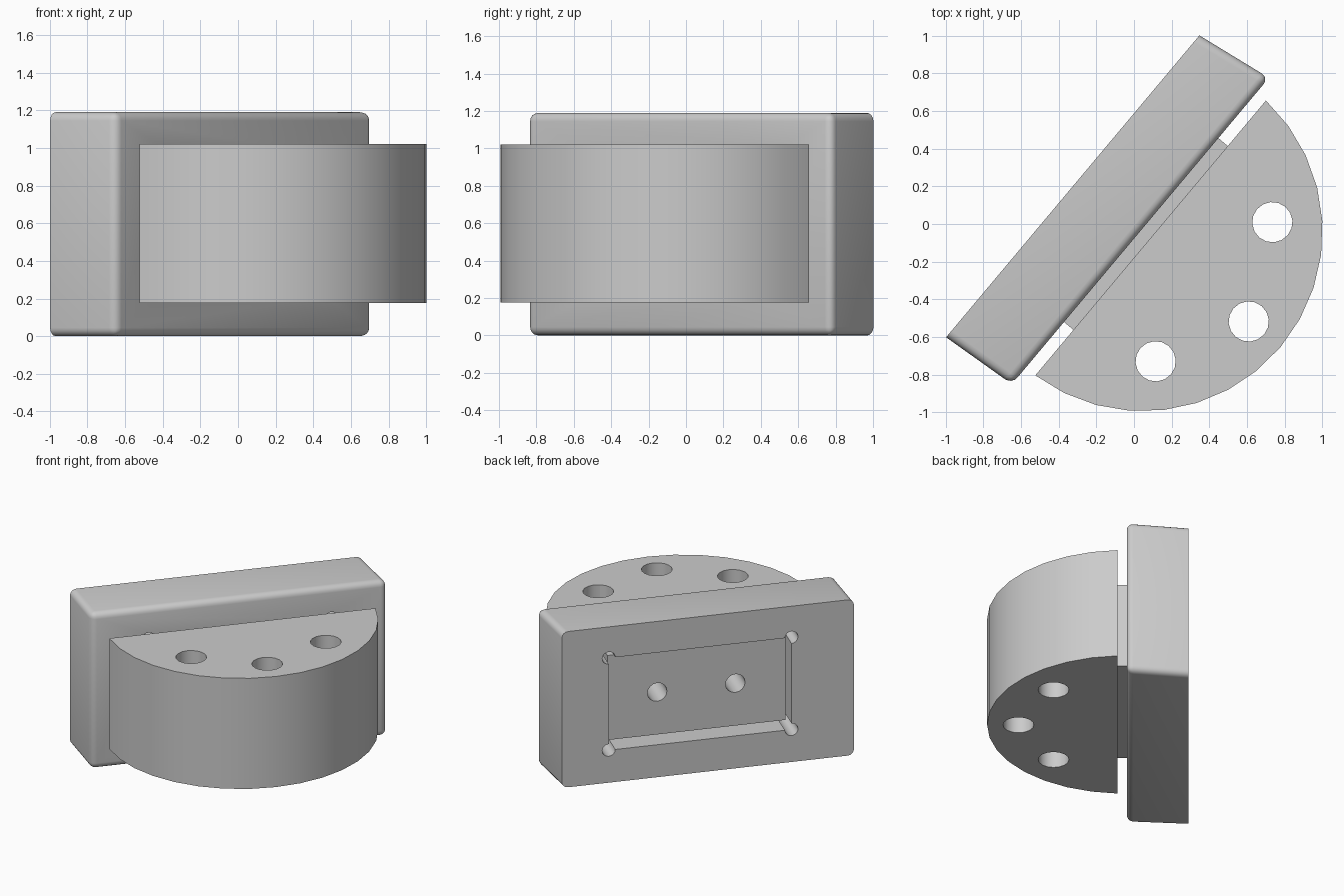
import bpy, bmesh, math

if "Cube" in bpy.data.objects:
    bpy.data.objects.remove(bpy.data.objects["Cube"], do_unlink=True)

TURN = math.radians(50)   # whole assembly is turned about z
MID = 0.6                 # shared mid height

grey = bpy.data.materials.new("plain_grey")
grey.use_nodes = True
colour = (0.6, 0.6, 0.6, 1)
grey.diffuse_color = colour
grey.node_tree.nodes["Principled BSDF"].inputs["Base Color"].default_value = colour


def finish(name, bm):
    """Turn a bmesh into a rotated, grey object."""
    bmesh.ops.recalc_face_normals(bm, faces=bm.faces)
    mesh = bpy.data.meshes.new(name)
    bm.to_mesh(mesh)
    bm.free()
    mesh.materials.append(grey)
    ob = bpy.data.objects.new(name, mesh)
    bpy.context.collection.objects.link(ob)
    ob.rotation_euler.z = TURN
    return ob


def prism(outline, low, high):
    """Extrude a plan outline from low to high."""
    bm = bmesh.new()
    face = bm.faces.new([bm.verts.new((x, y, low)) for x, y in outline])
    up = bmesh.ops.extrude_face_region(bm, geom=[face])["geom"]
    verts = [v for v in up if isinstance(v, bmesh.types.BMVert)]
    bmesh.ops.translate(bm, verts=verts, vec=(0, 0, high - low))
    return bm


def box(x, y0, y1, z):
    return prism([(-x, y0), (x, y0), (x, y1), (-x, y1)], MID - z, MID + z)


def rod(radius, length, centre, along_y=False):
    """Cylinder cutter, upright or pointing along the depth."""
    bm = bmesh.new()
    bmesh.ops.create_cone(bm, cap_ends=True, segments=16, radius1=radius,
                          radius2=radius, depth=length)
    if along_y:
        for v in bm.verts:
            v.co = (v.co.x, -v.co.z, v.co.y)
    bmesh.ops.translate(bm, verts=bm.verts, vec=centre)
    return bm


def cut(target, cutters):
    bpy.context.view_layer.objects.active = target
    for bm in cutters:
        tool = finish("cutter", bm)
        tool.hide_render = True
        mod = target.modifiers.new("cut", "BOOLEAN")
        mod.operation, mod.solver, mod.object = "DIFFERENCE", "EXACT", tool
        bpy.ops.object.modifier_apply(modifier=mod.name)
        bpy.data.objects.remove(tool, do_unlink=True)


# Backing block: slightly skewed ends, rounded everywhere but the back rim
BACK, FRONT = 0.378, -0.05
bm = prism([(-1.103, BACK), (-1.069, FRONT), (1.056, FRONT), (0.991, BACK)], 0, 1.19)
edges = [e for e in bm.edges if min(v.co.y for v in e.verts) < 0]
bmesh.ops.bevel(bm, geom=edges, offset=0.045, segments=4, profile=0.5, affect="EDGES")
block = finish("backing_block", bm)

# Window through the block with relieved round corners
slot = [box(0.655, -0.3, 0.6, 0.352)]
slot += [rod(0.047, 1, (sx * 0.655, 0.2, MID + sz * 0.352), True)
         for sx in (-1, 1) for sz in (-1, 1)]
cut(block, slot)

# Tongue sitting in the window, with two screw holes from behind
tongue = finish("tongue", box(0.638, -0.117, 0.275, 0.323))
cut(tongue, [rod(0.07, 0.7, (sx * 0.28, 0.3, MID), True) for sx in (-1, 1)])

# Half-round body with three vertical through holes
R, CY, STEPS = 0.955, -0.062, 16
start = math.radians(183.2)
span = math.radians(173.6)
arc = [(R * math.cos(start + span * i / STEPS), CY + R * math.sin(start + span * i / STEPS))
       for i in range(STEPS + 1)]
body = finish("half_round_body", prism(arc, 0.175, 1.02))
cut(body, [rod(0.107, 2, (x, y, MID))
           for x, y in ((-0.485, -0.557), (-0.005, -0.8), (0.48, -0.557))])

# Smooth curves, crisp corners
for ob in (block, tongue, body):
    bpy.ops.object.select_all(action="DESELECT")
    ob.select_set(True)
    bpy.context.view_layer.objects.active = ob
    bpy.ops.object.shade_smooth_by_angle(angle=math.radians(32))
